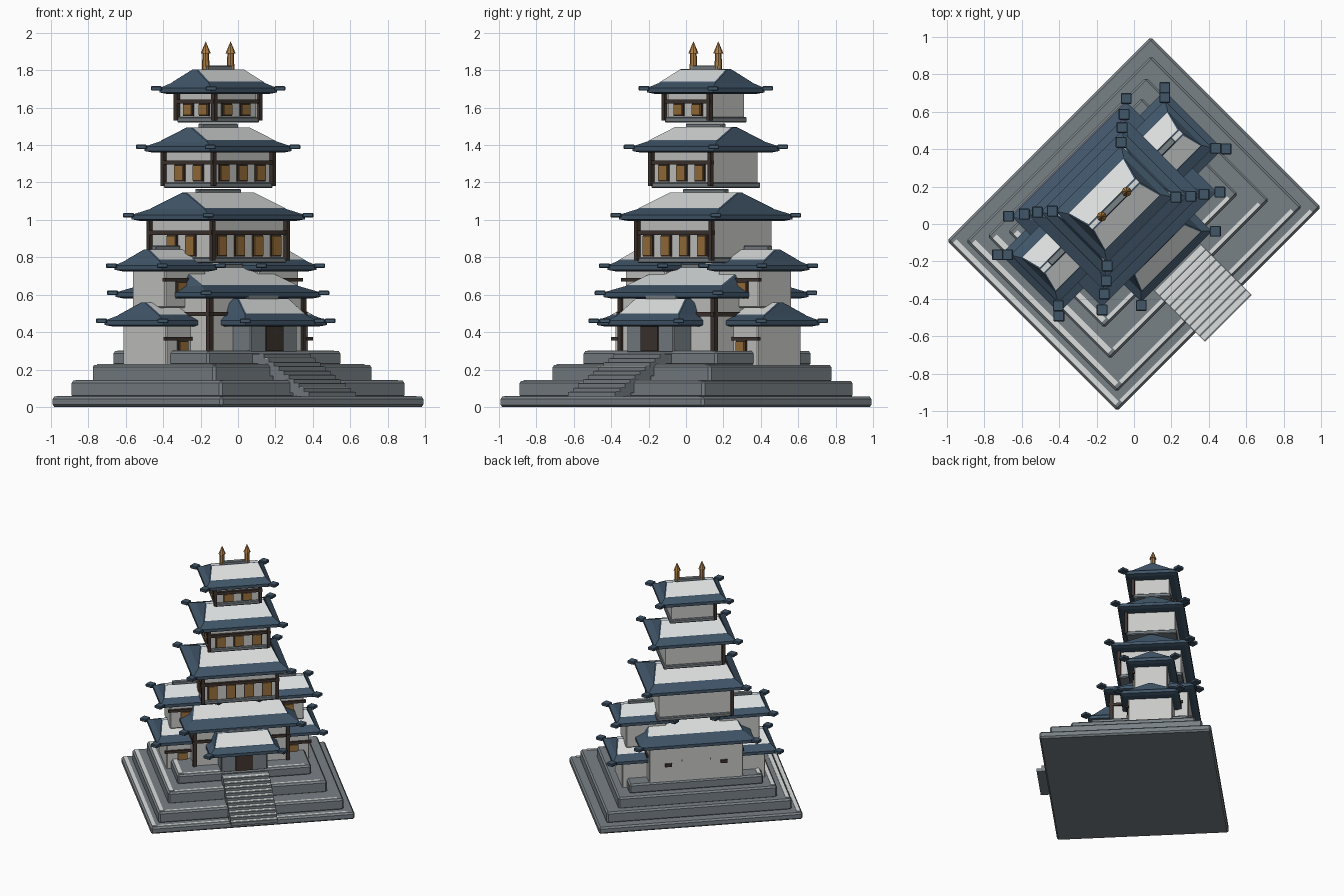
import bpy, bmesh, math
from mathutils import Matrix, Vector

if "Cube" in bpy.data.objects:
    bpy.data.objects.remove(bpy.data.objects["Cube"])

TURN = Matrix.Rotation(math.radians(45), 4, 'Z')   # whole model stands diagonally


def mat(name, rgb):
    m = bpy.data.materials.new(name)
    m.diffuse_color = (*rgb, 1)
    m.use_nodes = True
    m.node_tree.nodes["Principled BSDF"].inputs["Base Color"].default_value = m.diffuse_color
    return m


STONE = mat("grey_stone", (0.19, 0.22, 0.24))
TILE = mat("blue_tile", (0.052, 0.092, 0.14))
SNOW = mat("pale_snow", (0.72, 0.74, 0.74))
PLASTER = mat("pale_plaster", (0.58, 0.58, 0.57))
WOOD = mat("dark_wood", (0.05, 0.034, 0.028))
AMBER = mat("amber_window", (0.32, 0.165, 0.045))
GOLD = mat("gold_finial", (0.42, 0.21, 0.06))


def finish(name, bm, *mats):
    bmesh.ops.transform(bm, matrix=TURN, verts=bm.verts)
    bmesh.ops.recalc_face_normals(bm, faces=bm.faces)
    me = bpy.data.meshes.new(name)
    bm.to_mesh(me)
    bm.free()
    for m in mats:
        me.materials.append(m)
    ob = bpy.data.objects.new(name, me)
    bpy.context.collection.objects.link(ob)
    return ob


def box(name, x, y, z, m, bevel=0.0, spin=0.0):
    """Box from (min, max) ranges, optionally bevelled and spun about its own centre."""
    bm = bmesh.new()
    bmesh.ops.create_cube(bm, size=1)
    size = Vector((x[1] - x[0], y[1] - y[0], z[1] - z[0]))
    mid = Vector((x[0] + x[1], y[0] + y[1], z[0] + z[1])) / 2
    bmesh.ops.scale(bm, vec=size, verts=bm.verts)
    if bevel:
        bmesh.ops.bevel(bm, geom=bm.edges[:], offset=bevel, segments=1, affect='EDGES')
    bmesh.ops.transform(bm, matrix=Matrix.Translation(mid) @ Matrix.Rotation(spin, 4, 'Z'),
                        verts=bm.verts)
    return finish(name, bm, m)


def span(c, h):
    return (c - h, c + h)


def roof(name, cx, cy, hx, hy, z, top):
    """Hipped roof along x, snow panels front and back, upturned corner blocks, ridge cap."""
    bm = bmesh.new()
    ex, ey = hx - 0.012, hy - 0.012

    def ring(rx, ry, rz):
        return [bm.verts.new((cx + sx * rx, cy + sy * ry, rz))
                for sx, sy in ((-1, -1), (1, -1), (1, 1), (-1, 1))]

    rings = [ring(ex - 0.03, ey - 0.03, z - 0.02), ring(ex, ey, z - 0.012), ring(ex, ey, z + 0.012),
             ring(hx * 0.82, hy * 0.68, z + 0.012 + (top - z) * 0.24),
             ring(hx * 0.69, 0.012, top)]
    panels = []
    for k, (a, b) in enumerate(zip(rings, rings[1:])):
        for i in range(4):
            f = bm.faces.new((a[i], a[(i + 1) % 4], b[(i + 1) % 4], b[i]))
            if k == 3 and i in (0, 2):
                panels.append(f)
    bm.faces.new(rings[0][::-1])
    bm.faces.new(rings[-1]).material_index = 1
    bmesh.ops.recalc_face_normals(bm, faces=bm.faces)
    bmesh.ops.inset_individual(bm, faces=panels, thickness=0.011, depth=0.004)
    for f in panels:
        f.material_index = 1
    finish(name, bm, TILE, SNOW)
    for sx in (-1, 1):
        for sy in (-1, 1):
            box(name + "_corner_block", span(cx + sx * hx, 0.029), span(cy + sy * hy, 0.029),
                (z - 0.002, z + 0.022), TILE, 0.004, math.radians(45))
    box(name + "_ridge_cap", span(cx, hx * 0.42), span(cy, 0.018), (top - 0.01, top + 0.02),
        STONE, 0.004)


def window(name, x, y, z, side):
    """Amber window with a raised inner pane; side is 'front' or 'left'."""
    for w, d, e, m in ((0.037, 0.010, 0, WOOD), (0.031, 0.018, 0.005, AMBER)):
        if side == 'front':
            box(name, span(x, w), (y - d, y + 0.01), (z[0] + e, z[1] - e), m)
        else:
            box(name, (x - d, x + 0.01), span(y, w), (z[0] + e, z[1] - e), m)


# Stepped stone platform: half width, front depth, back depth, bottom, top
TIERS = ((0.77, 0.643, 0.643, 0.0, 0.055), (0.70, 0.57, 0.57, 0.05, 0.14),
         (0.60, 0.42, 0.51, 0.13, 0.225), (0.506, 0.28, 0.447, 0.22, 0.298))
for i, (hx, f, b, z0, z1) in enumerate(TIERS):
    box(f"platform_tier_{i + 1}", (-hx, hx), (-f, b), (z0, z1), STONE, 0.012)
    # Snow lying on the left and front ledges
    box(f"ledge_snow_left_{i + 1}", (-hx + 0.012, -hx + 0.042), (-f + 0.03, b - 0.03),
        (z1 - 0.002, z1 + 0.004), SNOW)
    for s in (-1, 1):
        box(f"ledge_snow_front_{i + 1}", sorted((s * 0.18, s * (hx - 0.05))),
            (-f + 0.012, -f + 0.034), (z1 - 0.002, z1 + 0.004), SNOW)

# Front staircase
N = 10
DEPTH, RISE = 0.038, 0.0225
for i in range(N):
    y0, z1 = -0.714 + i * DEPTH, 0.08 + i * RISE
    box(f"stair_{i + 1}", (-0.177, 0.177), (y0, y0 + DEPTH * 2.2), (max(0.055, z1 - 0.05), z1), STONE)
    box(f"stair_snow_{i + 1}", (-0.173, 0.173), (y0 + 0.009, y0 + DEPTH), (z1 - 0.001, z1 + 0.003), SNOW)

# Main tower storeys
CY = 0.15


def storey(n, hx, hy, z0, z1, beam, count):
    f, b = CY - hy, CY + hy
    box(f"storey_{n}_floor", span(0, hx), (f, b), (z0, z0 + 0.03), STONE, 0.006)
    wx, wf = hx - 0.014, f + 0.014
    box(f"storey_{n}_wall", span(0, wx), (wf, b - 0.014), (z0 + 0.02, z1), PLASTER)
    # Beams and posts on the front and left only
    box(f"storey_{n}_front_beam", span(0, hx + 0.012), (f - 0.008, f + 0.012),
        (beam, beam + 0.022), WOOD)
    box(f"storey_{n}_left_beam", (-hx - 0.008, -hx + 0.012), (f - 0.012, b + 0.012),
        (beam, beam + 0.022), WOOD)
    for px, py in ((-hx, f), (hx, f), (-hx, b)):
        box(f"storey_{n}_post", span(px * 0.985, 0.012), span(py, 0.012), (z0 + 0.012, z1 - 0.01), WOOD)
    zw = (z0 + 0.035, beam)
    for i in range(count):
        window(f"storey_{n}_front_window", (i - (count - 1) / 2) * 0.137, wf, zw, 'front')
    for s in (-1, 1):
        window(f"storey_{n}_left_window", -wx, CY + s * min(0.07, hy * 0.42), zw, 'left')


storey(2, 0.285, 0.238, 0.77, 1.01, 0.92, 4)
storey(3, 0.228, 0.189, 1.17, 1.38, 1.295, 3)
storey(4, 0.173, 0.142, 1.52, 1.69, 1.622, 2)

# Ground storey of the tower
box("ground_storey_wall", span(0, 0.355), (-0.138, 0.438), (0.29, 0.60), PLASTER, 0.006)
for s in (-1, 1):
    box("ground_storey_post", span(s * 0.352, 0.014), span(-0.138, 0.014), (0.295, 0.59), WOOD)
    box("ground_side_beam", span(s * 0.357, 0.01), (-0.16, 0.4), (0.485, 0.507), WOOD)
    box("back_vent", span(s * 0.21, 0.025), (0.43, 0.45), (0.42, 0.445), WOOD)
box("ground_front_beam", span(0, 0.37), (-0.15, -0.13), (0.485, 0.507), WOOD)

for n, hx, hy, z, top in ((1, 0.445, 0.354, 0.60, 0.745), (2, 0.377, 0.302, 1.015, 1.145),
                          (3, 0.32, 0.26, 1.38, 1.495), (4, 0.26, 0.207, 1.693, 1.805)):
    roof(f"tower_roof_{n}", 0, CY, hx, hy, z, top)

# Side wings, two levels each
for side, s in (("left", -1), ("right", 1)):
    def xr(a, b):
        return sorted((s * a, s * b))
    box(f"{side}_wing_lower_wall", xr(0.2, 0.54), (0.003, 0.333), (0.215, 0.45), PLASTER, 0.006)
    roof(f"{side}_wing_lower_roof", s * 0.37, 0.168, 0.262, 0.232, 0.45, 0.558)
    box(f"{side}_wing_lower_beam", xr(0.34, 0.555), (-0.012, 0.008), (0.355, 0.375), WOOD)
    window(f"{side}_wing_lower_window", s * 0.42, 0.003, (0.24, 0.355), 'front')
    box(f"{side}_wing_upper_wall", xr(0.2, 0.505), (0.045, 0.295), (0.53, 0.75), PLASTER, 0.006)
    roof(f"{side}_wing_upper_roof", s * 0.375, 0.17, 0.22, 0.192, 0.745, 0.842)
    box(f"{side}_wing_upper_beam", xr(0.3, 0.52), (0.03, 0.05), (0.67, 0.69), WOOD)
    window(f"{side}_wing_upper_window", s * 0.39, 0.045, (0.58, 0.67), 'front')

# Entrance porch
box("porch_wall", span(0, 0.175), (-0.272, -0.1), (0.29, 0.46), STONE, 0.006)
box("porch_door", span(0, 0.065), (-0.28, -0.26), (0.298, 0.455), WOOD)
roof("porch_roof", 0, -0.175, 0.28, 0.16, 0.45, 0.58)

# Ridge finials
for s in (-1, 1):
    bm = bmesh.new()
    for r1, r2, z0, z1 in ((0.021, 0.017, 1.80, 1.895), (0.027, 0.0, 1.89, 1.955)):
        bmesh.ops.create_cone(bm, cap_ends=True, segments=8, radius1=r1, radius2=r2, depth=z1 - z0,
                              matrix=Matrix.Translation((s * 0.094, CY, (z0 + z1) / 2)))
    finish("ridge_finial", bm, GOLD)
